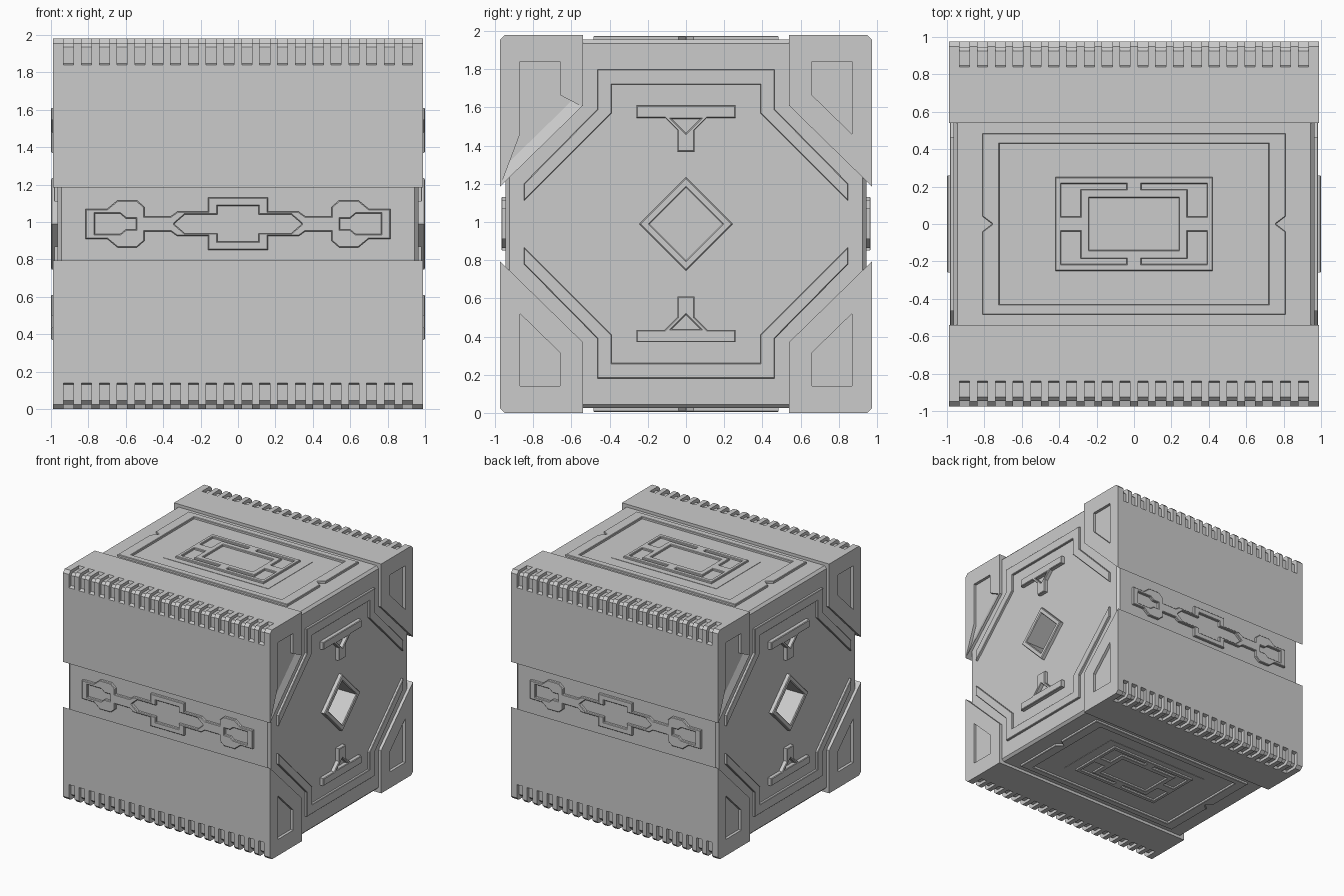
import bpy, bmesh, math
from mathutils import Matrix, Vector

if "Cube" in bpy.data.objects:
    bpy.data.objects.remove(bpy.data.objects["Cube"])

CZ = 0.99
CENTRE = Matrix.Translation((0, 0, CZ))
# local (u, v, w) -> world, w pointing outwards from each face
RIGHT = Matrix(((0, 0, 1, 0), (1, 0, 0, 0), (0, 1, 0, 0), (0, 0, 0, 1)))
FRONT = Matrix(((1, 0, 0, 0), (0, 0, -1, 0), (0, 1, 0, 0), (0, 0, 0, 1)))
TOP = Matrix.Identity(4)
TURN_Z = Matrix.Rotation(math.pi, 4, 'Z')
TURN_X = Matrix.Rotation(math.pi, 4, 'X')


def plate(name, loops, w0, w1, frame, bevel=0.0, helper=False):
    """Extrude outlines (inner loops become holes) between depths w0 and w1."""
    cu = bpy.data.curves.new(name, 'CURVE')
    cu.dimensions, cu.fill_mode = '2D', 'BOTH'
    cu.extrude = (w1 - w0) / 2 - bevel
    cu.bevel_depth, cu.bevel_resolution, cu.offset = bevel, 0, -bevel
    for pts in loops:
        sp = cu.splines.new('POLY')
        sp.points.add(len(pts) - 1)
        for p, (u, v) in zip(sp.points, pts):
            p.co = (u, v, 0, 1)
        sp.use_cyclic_u = True
    tmp = bpy.data.objects.new(name + "_curve", cu)
    bpy.context.collection.objects.link(tmp)
    me = bpy.data.meshes.new_from_object(
        tmp.evaluated_get(bpy.context.evaluated_depsgraph_get()))
    bpy.data.objects.remove(tmp)
    bm = bmesh.new()
    bm.from_mesh(me)
    bmesh.ops.translate(bm, verts=bm.verts, vec=(0, 0, (w0 + w1) / 2))
    bmesh.ops.transform(bm, matrix=CENTRE @ frame, verts=bm.verts)
    return finish(name, bm, me, helper)


def finish(name, bm, me=None, helper=False):
    me = me or bpy.data.meshes.new(name)
    bmesh.ops.remove_doubles(bm, verts=bm.verts, dist=1e-5)
    bmesh.ops.recalc_face_normals(bm, faces=bm.faces)
    for f in bm.faces:
        f.smooth = False
    bm.to_mesh(me)
    bm.free()
    ob = bpy.data.objects.new(name, me)
    bpy.context.collection.objects.link(ob)
    ob.hide_render = helper
    return ob


def cut(ob, cutters):
    """Subtract the cutters, apply, and discard them."""
    for c in cutters:
        m = ob.modifiers.new("cut", 'BOOLEAN')
        m.operation, m.solver, m.object = 'DIFFERENCE', 'EXACT', c
    me = bpy.data.meshes.new_from_object(
        ob.evaluated_get(bpy.context.evaluated_depsgraph_get()))
    ob.modifiers.clear()
    ob.data = me
    for c in cutters:
        bpy.data.objects.remove(c)


def rect(a, b):
    return [(-a, -b), (a, -b), (a, b), (-a, b)]


def flip(pts, su=1, sv=1):
    return [(su * u, sv * v) for u, v in pts]


def mirror_u(half):
    return half + flip(half[::-1], -1)


def mirror_both(quarter):
    """Quarter outline (u<0, v>0, off both axes) to a closed outline."""
    top = quarter + flip(quarter[::-1], -1)
    return top + flip(top[::-1], 1, -1)


# Core block with chamfered edges
bm = bmesh.new()
bmesh.ops.create_cube(bm, size=1)
bmesh.ops.transform(bm, matrix=CENTRE @ Matrix.Diagonal((1.93, 1.89, 1.93, 1)), verts=bm.verts)
bmesh.ops.bevel(bm, geom=bm.edges[:], offset=0.02, segments=1, affect='EDGES')
core = finish("core_block", bm)


def diamond(r):
    return [(r, 0), (0, r), (-r, 0), (0, -r)]


cut(core, [plate("pit", [diamond(0.19)], 0.68, 1.1, f, helper=True)
           for f in (RIGHT, TURN_Z @ RIGHT)])

# Corner beams along x: slotted body, end windows, and teeth on the outer edge
BODY = [(0.54, 0.99), (0.84, 0.99), (0.85, 0.955), (0.91, 0.955), (0.94, 0.925),
        (0.94, 0.86), (0.975, 0.85), (0.975, 0.195), (0.54, 0.62)]
TOOTH = [(0.84, 0.99), (0.95, 0.99), (0.975, 0.965), (0.975, 0.85),
         (0.94, 0.86), (0.94, 0.925), (0.91, 0.955), (0.85, 0.955)]
WINDOW = [(0.66, 0.85), (0.87, 0.85), (0.87, 0.47), (0.66, 0.675)]
PITCH, SLOT, COUNT, LEN = 0.0953, 0.054, 20, 0.99
for sy in (-1, 1):
    for sz in (-1, 1):
        tag = ("front" if sy < 0 else "back") + ("_top" if sz > 0 else "_bottom")
        beam = plate("beam_" + tag, [flip(BODY, sy, sz)], -LEN, LEN, RIGHT)
        tools = [plate("window", [flip(WINDOW, sy, sz)], a, a + 0.2, RIGHT, helper=True)
                 for a in (0.94, -1.14)]
        if sz > 0:
            # sloping sill running from one window to the beam's diagonal edge
            sx = -sy
            bm = bmesh.new()
            for u, v, w in ((0.66, 0.675, 0.94), (0.87, 0.47, 0.94),
                            (0.545, 0.615, 0.988), (0.973, 0.197, 0.988),
                            (0.66, 0.675, 1.05), (0.87, 0.47, 1.05),
                            (0.545, 0.615, 1.05), (0.973, 0.197, 1.05)):
                bm.verts.new((sx * w, sy * u, v + CZ))
            bmesh.ops.convex_hull(bm, input=bm.verts)
            tools.append(finish("sill", bm, helper=True))
        cut(beam, tools)
        # teeth between the slots
        starts = [(i - (COUNT - 1) / 2) * PITCH for i in range(COUNT)]
        edges = [-LEN] + [e for s in starts for e in (s - SLOT / 2, s + SLOT / 2)] + [LEN]
        for i in range(COUNT + 1):
            plate(f"tooth_{tag}_{i}", [flip(TOOTH, sy, sz)],
                  edges[2 * i], edges[2 * i + 1], RIGHT)

# Side ornaments: angular ridges, T brackets, diamond frame
RIDGE = mirror_u([(-0.39, 0.73), (-0.39, 0.58), (-0.85, 0.12), (-0.85, 0.21),
                  (-0.465, 0.60), (-0.465, 0.81)])
BRACKET = mirror_u([(-0.26, 0.62), (-0.26, 0.555), (-0.11, 0.555),
                    (-0.045, 0.49), (-0.045, 0.38)])
NOTCH = [(-0.075, 0.55), (0.075, 0.55), (0, 0.475)]
for side, f in (("right", RIGHT), ("left", TURN_Z @ RIGHT)):
    for half, sv in (("upper", 1), ("lower", -1)):
        plate(f"{half}_ridge_{side}", [flip(RIDGE, 1, sv)], 0.94, 0.985, f, 0.004)
        plate(f"{half}_bracket_{side}", [flip(BRACKET, 1, sv), flip(NOTCH, 1, sv)],
              0.94, 1.0, f, 0.005)
    plate("diamond_frame_" + side, [diamond(0.245), diamond(0.19)], 0.94, 1.0, f, 0.006)

# Front and back ornament band
BAND = mirror_both([(-0.815, 0.08), (-0.70, 0.08), (-0.645, 0.125), (-0.54, 0.125),
                    (-0.50, 0.09), (-0.50, 0.04), (-0.36, 0.04), (-0.325, 0.065),
                    (-0.16, 0.065), (-0.16, 0.14)])
MIDDLE = mirror_both([(-0.34, 0.002), (-0.285, 0.05), (-0.11, 0.05), (-0.11, 0.095)])
END = [(-0.765, 0.055), (-0.63, 0.055), (-0.60, 0.03), (-0.545, 0.03)]
END = END + flip(END[::-1], 1, -1)
for side, f in (("front", FRONT), ("back", TURN_Z @ FRONT)):
    plate("ornament_band_" + side, [BAND, MIDDLE, END, flip(END, -1)], 0.925, 0.968, f, 0.005)

# Top and bottom ornaments: notched frame and panel with corner recesses
FRAME = mirror_both([(-0.76, 0.002), (-0.81, 0.04), (-0.81, 0.485)])
ELL = [(-0.39, 0.215), (-0.04, 0.215), (-0.04, 0.185), (-0.285, 0.185),
       (-0.285, 0.04), (-0.39, 0.04)]
for side, f in (("top", TOP), ("bottom", TURN_X)):
    plate("notched_frame_" + side, [FRAME, rect(0.72, 0.43)], 0.945, 0.985, f, 0.004)
    plate("panel_base_" + side, [rect(0.5, 0.3)], 0.95, 0.968, f)
    plate("panel_" + side, [rect(0.42, 0.25), rect(0.24, 0.14)]
          + [flip(ELL, a, b) for a in (-1, 1) for b in (-1, 1)], 0.945, 0.985, f, 0.004)
